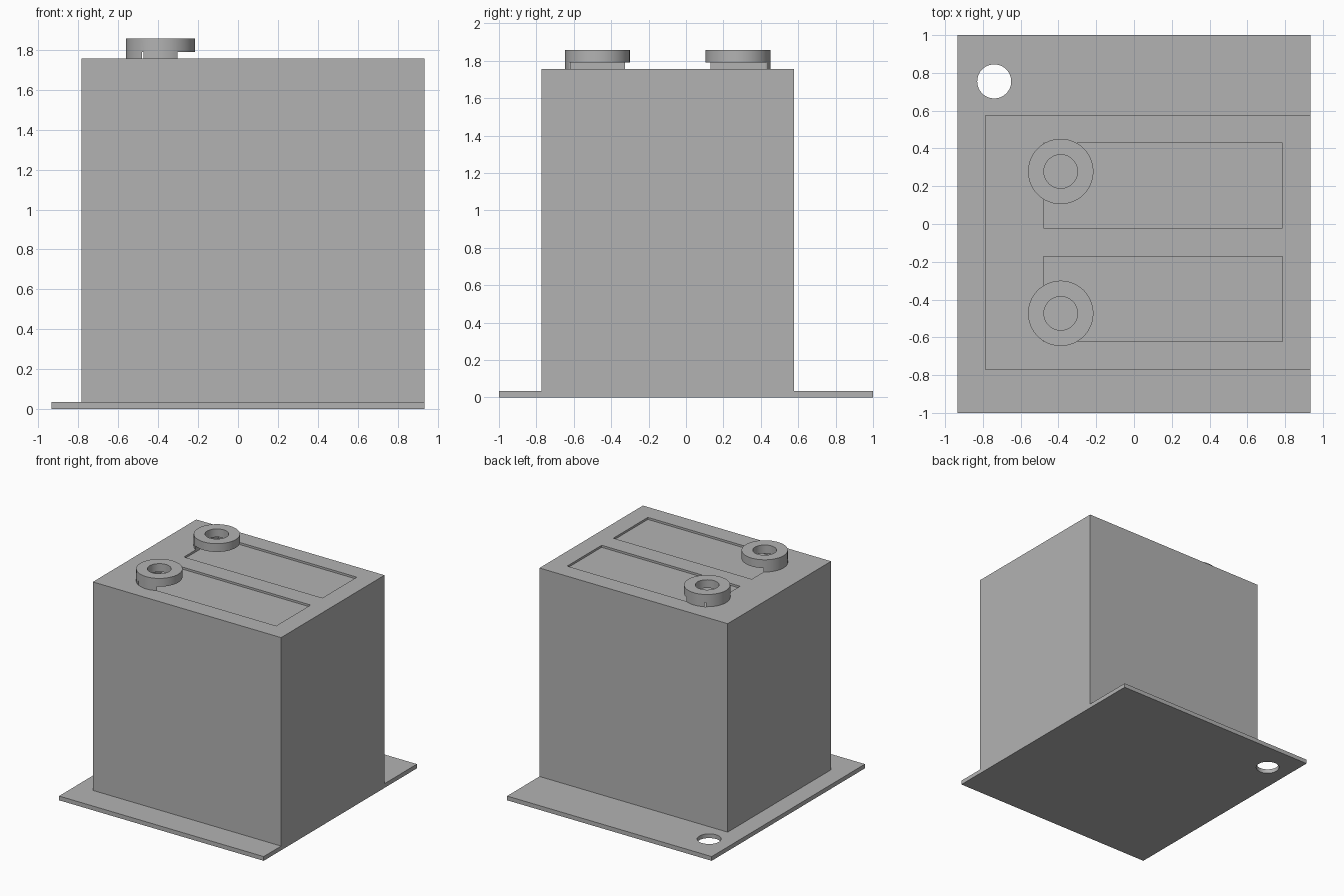
import bpy

if "Cube" in bpy.data.objects:
    bpy.data.objects.remove(bpy.data.objects["Cube"], do_unlink=True)

grey = bpy.data.materials.new("plain_grey")
grey.use_nodes = True
colour = (0.45, 0.45, 0.45, 1)
grey.diffuse_color = colour
grey.node_tree.nodes["Principled BSDF"].inputs["Base Color"].default_value = colour


def finish(name):
    ob = bpy.context.object
    ob.name = ob.data.name = name
    ob.data.materials.append(grey)
    return ob


def box(name, x, y, z):
    """Box spanning the given (low, high) ranges."""
    spans = (x, y, z)
    bpy.ops.mesh.primitive_cube_add(size=1, location=[(a + b) / 2 for a, b in spans])
    bpy.context.object.scale = [b - a for a, b in spans]
    bpy.ops.object.transform_apply(location=True, rotation=False, scale=True)
    return finish(name)


def cylinder(name, x, y, z, radius):
    bpy.ops.mesh.primitive_cylinder_add(vertices=64, radius=radius, depth=z[1] - z[0],
                                        location=(x, y, (z[0] + z[1]) / 2))
    bpy.ops.object.transform_apply(location=True, rotation=False, scale=True)
    return finish(name)


def cut(ob, cutter):
    mod = ob.modifiers.new("cut", 'BOOLEAN')
    mod.operation = 'DIFFERENCE'
    mod.solver = 'EXACT'
    mod.object = cutter
    bpy.ops.object.select_all(action='DESELECT')
    ob.select_set(True)
    bpy.context.view_layer.objects.active = ob
    bpy.ops.object.modifier_apply(modifier=mod.name)


def discard(ob):
    bpy.data.objects.remove(ob, do_unlink=True)


PLATE_TOP, BODY_TOP, SLOT_FLOOR, SLOT_ROOF, RING_TOP = 0.035, 1.757, 1.74, 1.79, 1.858

# Base plate with a mounting hole
plate = box("base_plate", (-0.935, 0.935), (-1, 1), (0, PLATE_TOP))
hole = cylinder("hole_cutter", -0.74, 0.755, (-0.1, 0.1), 0.09)
cut(plate, hole)
discard(hole)

# Main block, flush with one edge of the plate
body = box("main_block", (-0.785, 0.935), (-0.773, 0.577), (PLATE_TOP, BODY_TOP))

# Shallow slots in the top, each undercutting a ring
for side, slot_y, ring_y in (("front", (-0.623, -0.173), -0.473),
                             ("back", (-0.02, 0.43), 0.278)):
    slot = box("slot_cutter", (-0.48, 0.785), slot_y, (SLOT_FLOOR, SLOT_ROOF))
    ring = cylinder(side + "_ring", -0.388, ring_y, (BODY_TOP, RING_TOP), 0.173)
    bore = cylinder("bore_cutter", -0.388, ring_y, (SLOT_FLOOR, RING_TOP + 0.1), 0.089)
    cut(ring, bore)
    cut(ring, slot)
    cut(body, slot)
    discard(bore)
    discard(slot)
    ring.select_set(True)

# Round walls smooth, edges sharp
for ob in list(bpy.context.scene.objects):
    if ob.type == 'MESH' and (ob.name.endswith("_ring") or ob == plate):
        bpy.ops.object.select_all(action='DESELECT')
        ob.select_set(True)
        bpy.context.view_layer.objects.active = ob
        bpy.ops.object.shade_smooth_by_angle()
